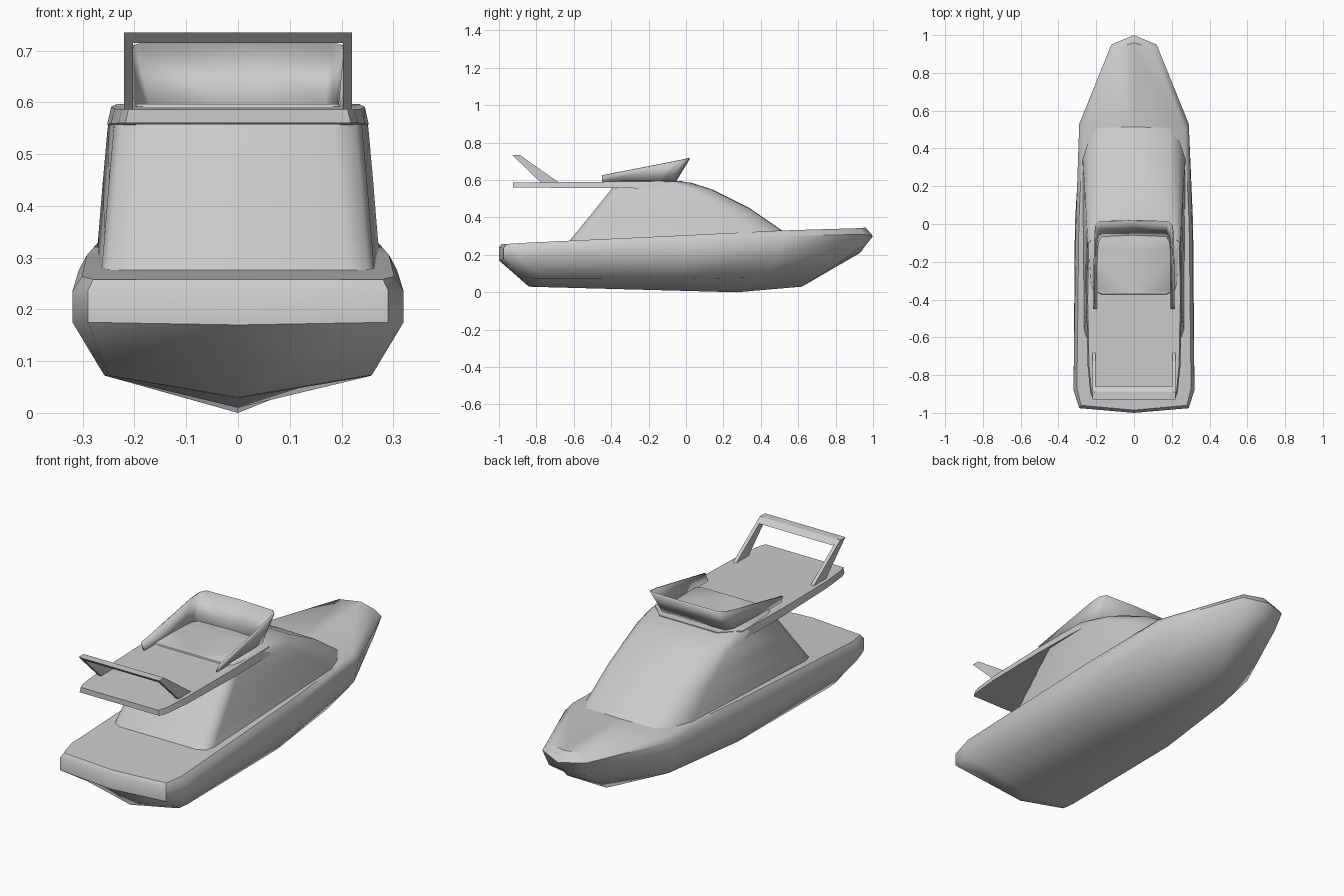
import bpy, bmesh, math

cube = bpy.data.objects.get("Cube")
if cube:
    bpy.data.objects.remove(cube, do_unlink=True)

grey = bpy.data.materials.new("plain grey")
grey.use_nodes = True
color = (0.6, 0.6, 0.6, 1)
grey.diffuse_color = color
grey.node_tree.nodes["Principled BSDF"].inputs["Base Color"].default_value = color


def finish(name, bm, angle):
    bmesh.ops.remove_doubles(bm, verts=bm.verts, dist=0.0005)
    bmesh.ops.recalc_face_normals(bm, faces=bm.faces)
    mesh = bpy.data.meshes.new(name)
    bm.to_mesh(mesh)
    bm.free()
    mesh.materials.append(grey)
    obj = bpy.data.objects.new(name, mesh)
    bpy.context.collection.objects.link(obj)
    bpy.ops.object.select_all(action='DESELECT')
    obj.select_set(True)
    bpy.context.view_layer.objects.active = obj
    bpy.ops.object.shade_smooth_by_angle(angle=math.radians(angle))
    return obj


def mirrored(half):
    """Complete a half outline across the centre plane."""
    return half + [(-x, y, z) for x, y, z in reversed(half)]


def loft(name, rings, angle=40, closed=True, caps=True):
    bm = bmesh.new()
    rows = [[bm.verts.new(p) for p in ring] for ring in rings]
    n = len(rows[0])
    for a, b in zip(rows, rows[1:]):
        for i in range(n if closed else n - 1):
            j = (i + 1) % n
            bm.faces.new((a[i], a[j], b[j], b[i]))
    if caps:
        bm.faces.new(rows[0])
        bm.faces.new(rows[-1])
    return finish(name, bm, angle)


# Hull: stations from stern to bow, each keel, chine, lower side, upper side, deck edge
stations = [
    [(0, -.84, .03), (0, -.84, .03), (0, -1, .17), (0, -1, .24), (0, -.985, .258)],
    [(0, -.84, .03), (.25, -.82, .072), (.29, -.975, .175), (.29, -.975, .237), (.28, -.96, .258)],
    [(0, -.78, .028), (.258, -.76, .072), (.32, -.88, .175), (.32, -.88, .235), (.302, -.87, .264)],
    [(0, -.1, .01), (.25, -.05, .07), (.313, 0, .18), (.308, 0, .275), (.292, 0, .305)],
    [(0, .27, 0), (.2, .42, .08), (.283, .5, .2), (.29, .53, .3), (.27, .5, .33)],
    [(0, .62, .03), (.08, .8, .145), (.105, .92, .23), (.12, .95, .31), (.1, .93, .343)],
    [(0, .93, .21), (0, .94, .222), (0, .96, .25), (0, 1, .3), (0, .96, .346)],
]
hull_rings = []
for s in stations:
    _, y, z = s[-1]
    hull_rings.append(mirrored(s + [(0, y, z)]))
loft("hull", hull_rings, 50, caps=False)

# Cabin: levels of height, nose y, nose half width, shoulder y, side half width, aft y
levels = [
    (.25, .63, .19, .44, .278, -.643),
    (.34, .5, .19, .32, .27, -.57),
    (.45, .34, .188, .18, .261, -.48),
    (.55, .14, .18, .02, .252, -.4),
    (.585, .03, .175, -.08, .246, -.375),
    (.597, -.06, .165, -.14, .235, -.37),
]
cabin_rings = []
for z, nose, xn, shoulder, xs, aft in levels:
    cabin_rings.append(mirrored([
        (0, nose, z), (xn, nose - .005, z), ((xn + xs) / 2 + .012, (nose + shoulder) / 2, z),
        (xs, shoulder, z), (xs - .012, aft + .06, z), (xs - .025, aft + .02, z),
        (xs - .065, aft, z), (0, aft, z)]))
loft("cabin", cabin_rings, 45)

# Roof slab overhanging the aft deck
plan = [(0, -.925), (.215, -.925), (.228, -.89), (.242, -.75), (.249, -.4),
        (.244, -.1), (.16, -.02), (0, -.02)]


def roof_ring(base, rise, grow):
    return mirrored([(x * grow, y, base + rise * (y + .925)) for x, y in plan])


loft("roof", [roof_ring(.56, -.006, 1.015), roof_ring(.586, .01, .985)], 40)

# Raked wraparound screen on the roof, rising towards the bow
foot = [(.197, -.45), (.195, -.15), (.19, -.1), (.17, -.07), (0, -.062)]
rim = [(.212, -.45), (.208, -.07), (.202, -.01), (.18, .012), (0, .018)]
screen = loft("flybridge_screen", [
    mirrored([(x, y, .585) for x, y in foot]),
    mirrored([(x, y, .625 + .194 * (y + .45)) for x, y in rim])],
    50, closed=False, caps=False)
thick = screen.modifiers.new("thickness", 'SOLIDIFY')
thick.thickness = 0.008
thick.offset = 0

# Swept aft arch: two tapering legs joined by a crossbar
leg = [(-.93, .735), (-.89, .735), (-.67, .58), (-.77, .58)]
bar = [(-.93, .735), (-.89, .735), (-.86, .715), (-.909, .715)]


def prism(name, outline, x0, x1):
    return loft(name, [[(x, y, z) for y, z in outline] for x in (x0, x1)], 20)


prism("left_arch_leg", leg, .203, .22)
prism("right_arch_leg", leg, -.22, -.203)
prism("arch_crossbar", bar, -.203, .203)
